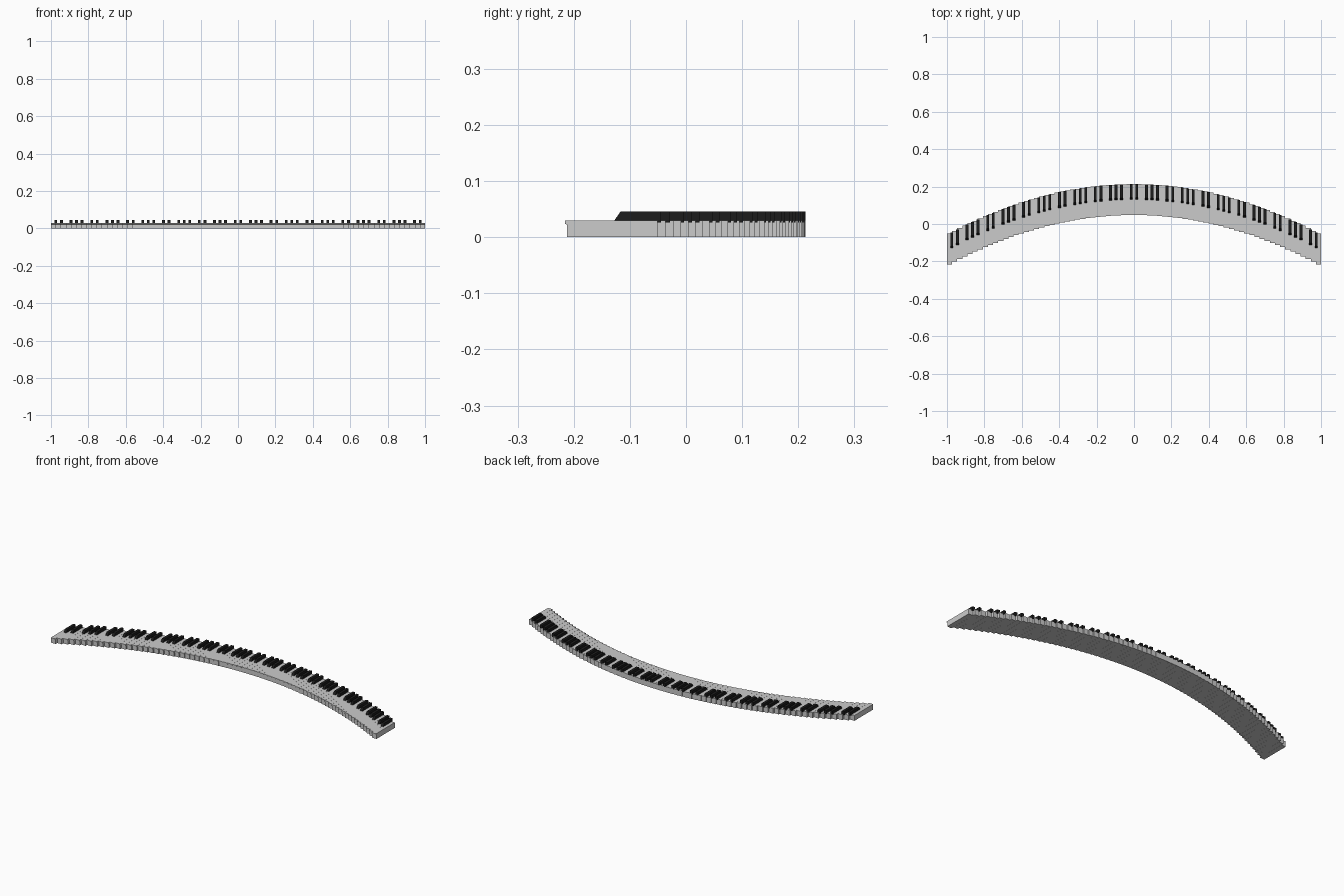
import bpy

if "Cube" in bpy.data.objects:
    bpy.data.objects.remove(bpy.data.objects["Cube"])

N = 73                 # white keys, C to E
W = 2 / N              # key pitch
BACK = 0.213           # back edge at the middle
DIP = 0.264 / (1 - W / 2) ** 2
LEN, TOP = 0.161, 0.030
BLACK_LEN, BLACK_W, BLACK_TOP = 0.083, 0.0148, 0.046


def back_at(x):
    return BACK - DIP * x * x


# Extrude a side profile (y, z) across the width of one key
def key(name, x, width, profile, mat=None):
    y0, n = back_at(x), len(profile)
    verts = [(x + s * width / 2, y0 + y, z) for s in (-1, 1) for y, z in profile]
    faces = [tuple(range(n))[::-1], tuple(range(n, 2 * n))]
    faces += [(i, (i + 1) % n, n + (i + 1) % n, n + i) for i in range(n)]
    me = bpy.data.meshes.new(name)
    me.from_pydata(verts, [], faces)
    ob = bpy.data.objects.new(name, me)
    bpy.context.collection.objects.link(ob)
    if mat:
        me.materials.append(mat)


black = bpy.data.materials.new("black")
black.diffuse_color = (0.012, 0.012, 0.012, 1)
black.use_nodes = True
black.node_tree.nodes["Principled BSDF"].inputs["Base Color"].default_value = black.diffuse_color

# White key: box with a small overhanging lip at the front
white_profile = [(0, 0), (0, TOP), (-LEN - 0.004, TOP), (-LEN - 0.004, 0.024),
                 (-LEN, 0.022), (-LEN, 0)]
# Black key: sloped front end
black_profile = [(0, TOP - 0.004), (0, BLACK_TOP), (-BLACK_LEN + 0.011, BLACK_TOP),
                 (-BLACK_LEN, TOP), (-BLACK_LEN, TOP - 0.004)]

# Sideways nudge of the black key that follows each white note
nudge = {0: -0.0015, 1: 0.0015, 3: -0.002, 4: 0, 5: 0.002}

for i in range(N):
    x = -1 + (i + 0.5) * W
    key("white_key", x, W - 0.0004, white_profile)
    if i % 7 in nudge and i < N - 1:
        key("black_key", x + W / 2 + nudge[i % 7], BLACK_W, black_profile, black)
